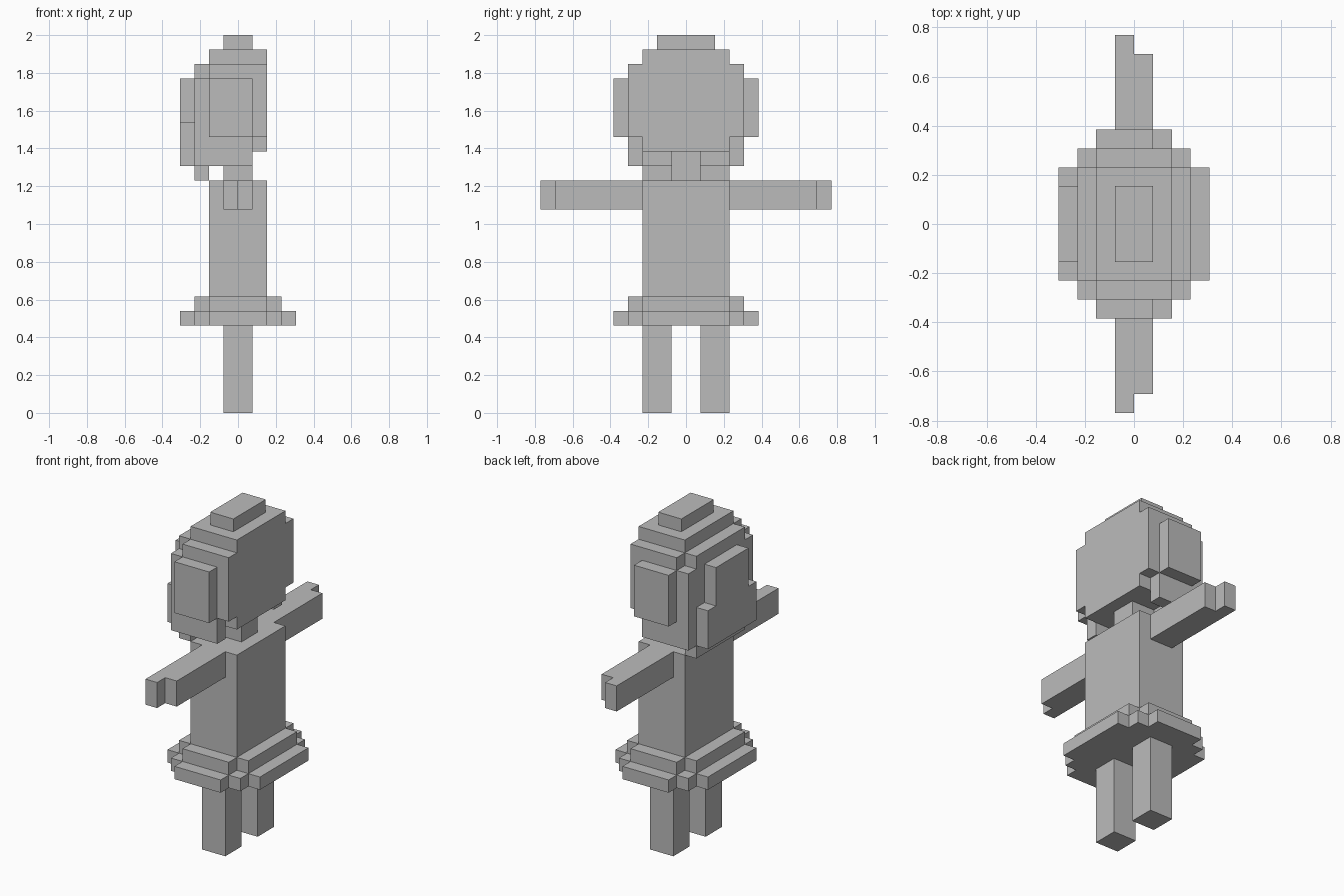
import bpy
import bmesh
from itertools import product
from mathutils import Vector

UNIT = 2 / 26  # edge of one block

cube = bpy.data.objects.get("Cube")
if cube:
    bpy.data.objects.remove(cube, do_unlink=True)

grey = bpy.data.materials.new("plain grey")
grey.use_nodes = True
grey.diffuse_color = (0.5, 0.5, 0.5, 1)
grey.node_tree.nodes["Principled BSDF"].inputs["Base Color"].default_value = (0.5, 0.5, 0.5, 1)


def block_part(name, *boxes):
    """Make the outer skin of a union of block boxes ((x, x), (y, y), (z, z))."""
    cells = set()
    for spans in boxes:
        cells.update(product(*(range(a, b) for a, b in spans)))
    bm = bmesh.new()
    for cell in cells:
        for axis, side in product(range(3), (0, 1)):
            neighbour = list(cell)
            neighbour[axis] += 2 * side - 1
            if tuple(neighbour) in cells:
                continue
            corners = []
            for a, b in ((0, 0), (1, 0), (1, 1), (0, 1)):
                p = Vector(cell)
                p[axis] += side
                p[(axis + 1) % 3] += a
                p[(axis + 2) % 3] += b
                corners.append(bm.verts.new(p * UNIT))
            bm.faces.new(corners if side else corners[::-1])
    bmesh.ops.remove_doubles(bm, verts=bm.verts[:], dist=UNIT / 100)
    bmesh.ops.dissolve_limit(bm, angle_limit=0.01, verts=bm.verts[:], edges=bm.edges[:])
    mesh = bpy.data.meshes.new(name)
    bm.to_mesh(mesh)
    bm.free()
    mesh.materials.append(grey)
    obj = bpy.data.objects.new(name, mesh)
    bpy.context.collection.objects.link(obj)


def wide(n):
    return (-n, n)


def sided(sign, near, far):
    return (near, far) if sign > 0 else (-far, -near)


# Trunk and neck
block_part("torso", (wide(2), wide(3), (8, 16)))
block_part("neck", (wide(1), wide(1), (16, 18)))

# Stepped skirt
block_part("skirt",
           (wide(4), wide(3), (6, 7)), (wide(3), wide(4), (6, 7)), (wide(2), wide(5), (6, 7)),
           (wide(3), wide(3), (7, 8)), (wide(2), wide(4), (7, 8)))

# Paired limbs and side buns
for word, s in (("back", 1), ("front", -1)):
    block_part(word + "_leg", (wide(1), sided(s, 1, 3), (0, 6)))
    block_part(word + "_arm",
               (wide(1), sided(s, 3, 9), (14, 16)),
               ((-1, 0), sided(s, 9, 10), (14, 16)))
    block_part(word + "_side_bun", ((-2, 1), sided(s, 4, 5), (19, 23)))

# Head with stepped crown, side locks and nape
block_part("head",
           (wide(2), wide(3), (18, 25)),
           (wide(2), wide(4), (19, 24)),
           ((-3, 1), (3, 4), (17, 19)), ((-3, 1), (-4, -3), (17, 19)),
           ((-3, -2), wide(4), (17, 23)),
           ((-3, -2), wide(3), (16, 24)),
           ((-2, -1), wide(3), (17, 18)))
block_part("crown", (wide(1), wide(2), (25, 26)))
block_part("rear_hair",
           ((-4, -3), wide(2), (17, 23)), ((-4, -3), wide(3), (17, 20)))
